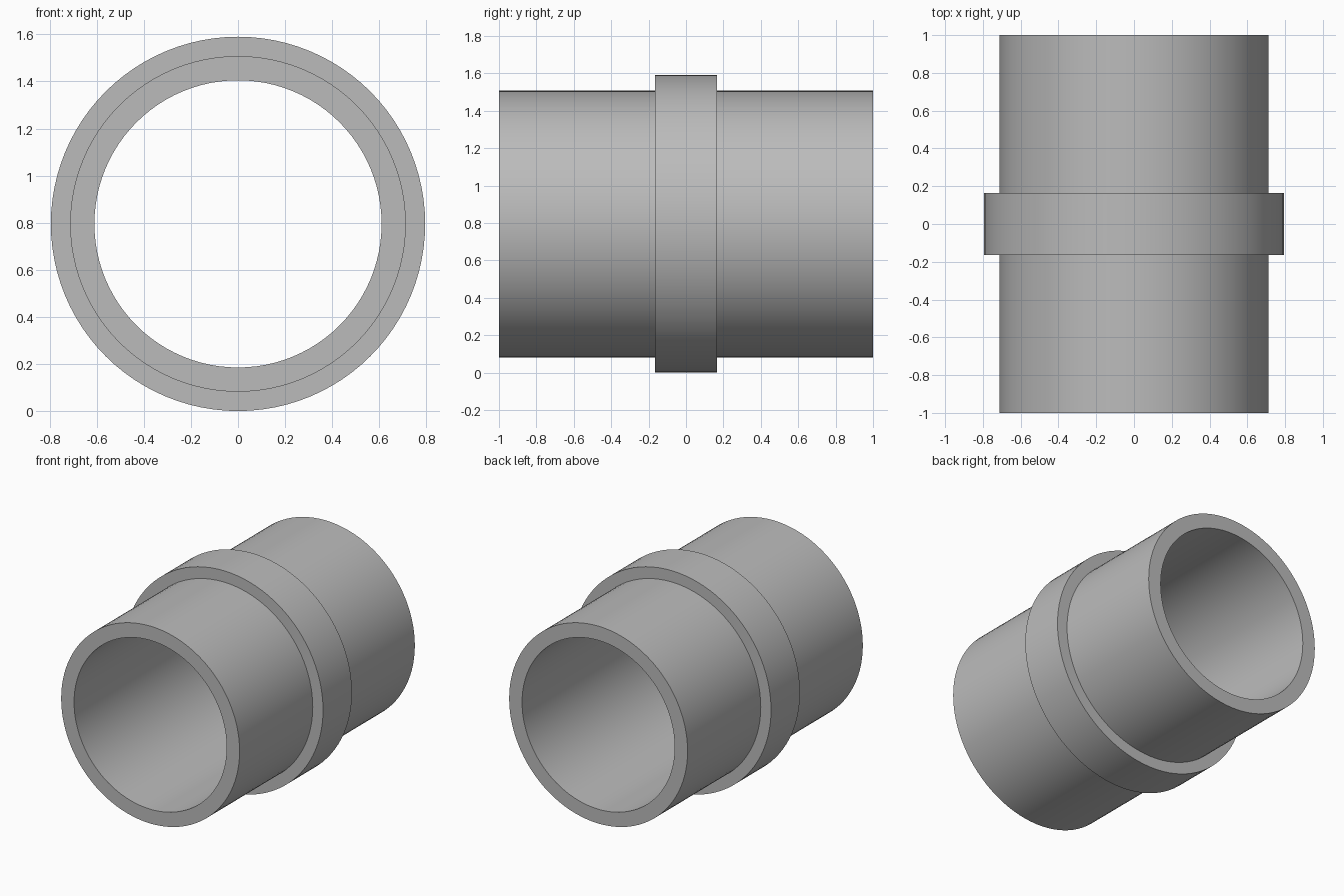
import bpy
import bmesh
import math
from mathutils import Matrix, Vector

cube = bpy.data.objects.get("Cube")
if cube:
    bpy.data.objects.remove(cube, do_unlink=True)

BORE, TUBE, COLLAR = 0.61, 0.713, 0.795   # radii
HALF_LENGTH, HALF_COLLAR = 1.0, 0.165
SEGMENTS = 96

# Plain grey material
grey = bpy.data.materials.new("plain_grey")
grey.use_nodes = True
colour = (0.5, 0.5, 0.5, 1.0)
grey.diffuse_color = colour
grey.node_tree.nodes["Principled BSDF"].inputs["Base Color"].default_value = colour

# Closed wall section (radius, y): bore, end faces, tube and raised collar
half = [(BORE, HALF_LENGTH), (TUBE, HALF_LENGTH),
        (TUBE, HALF_COLLAR), (COLLAR, HALF_COLLAR)]
section = half + [(r, -y) for r, y in reversed(half)]

# Revolve the section around the y axis
bm = bmesh.new()
verts = [bm.verts.new((r, y, 0)) for r, y in section]
edges = [bm.edges.new((a, b)) for a, b in zip(verts, verts[1:] + verts[:1])]
bmesh.ops.spin(bm, geom=verts + edges, cent=(0, 0, 0), axis=(0, 1, 0),
               angle=math.tau, steps=SEGMENTS, use_merge=True)
bmesh.ops.remove_doubles(bm, verts=bm.verts, dist=0.0001)
bmesh.ops.recalc_face_normals(bm, faces=bm.faces)
bmesh.ops.transform(bm, matrix=Matrix.Translation(Vector((0, 0, COLLAR))), verts=bm.verts)

mesh = bpy.data.meshes.new("collared_sleeve")
bm.to_mesh(mesh)
bm.free()
mesh.materials.append(grey)
sleeve = bpy.data.objects.new("collared_sleeve", mesh)
bpy.context.collection.objects.link(sleeve)

# Smooth round walls with crisp rims
bpy.ops.object.select_all(action="DESELECT")
sleeve.select_set(True)
bpy.context.view_layer.objects.active = sleeve
bpy.ops.object.shade_smooth_by_angle(angle=math.radians(30))
